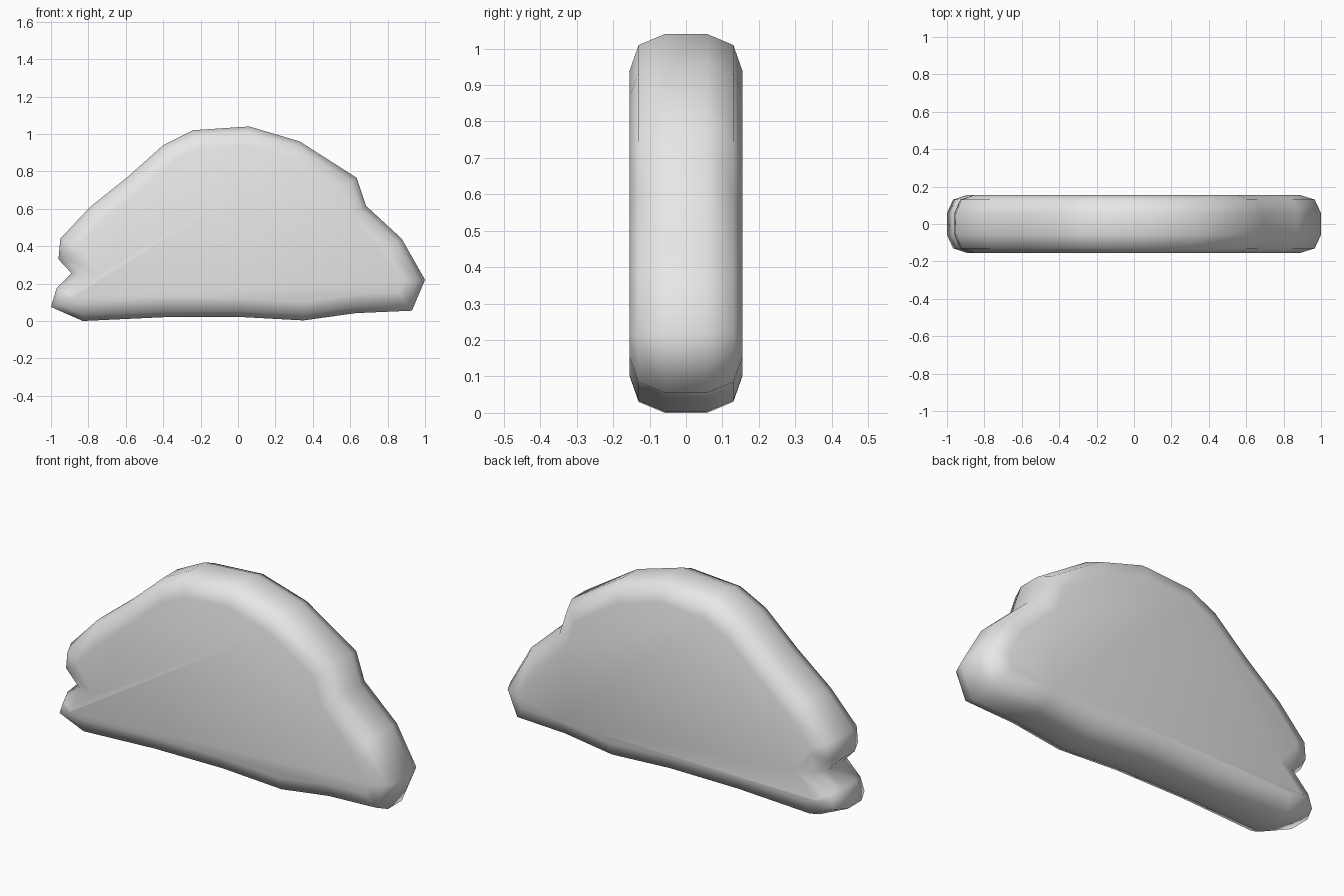
import bpy
import bmesh
from mathutils import Vector

cube = bpy.data.objects.get("Cube")
if cube:
    bpy.data.objects.remove(cube, do_unlink=True)

# Single plain grey colour
grey = bpy.data.materials.new("pale grey")
grey.use_nodes = True
grey.diffuse_color = (0.8, 0.8, 0.8, 1)
grey.node_tree.nodes["Principled BSDF"].inputs["Base Color"].default_value = (0.8, 0.8, 0.8, 1)

# Outline in x, z, counter-clockwise from the lower left lip
OUTLINE = [Vector(p) for p in (
    (-1.0, 0.075), (-0.83, 0.0), (-0.4, 0.02), (0.0, 0.022), (0.35, 0.003),
    (0.63, 0.042), (0.93, 0.055), (1.0, 0.22), (0.875, 0.44), (0.685, 0.615),
    (0.635, 0.765), (0.33, 0.96), (0.06, 1.04), (-0.24, 1.02), (-0.4, 0.94),
    (-0.59, 0.77), (-0.79, 0.61), (-0.95, 0.44), (-0.96, 0.33), (-0.89, 0.255),
    (-0.97, 0.175))]

# Rounded edge, from the back cap to the front cap: (y, inset)
HALF = [(0.155, 0.1), (0.13, 0.03), (0.058, 0.0)]
SECTION = HALF + [(-y, d) for y, d in reversed(HALF)]


def inset(points, d):
    """Mitred inward offset of a closed counter-clockwise outline."""
    result = []
    for i, p in enumerate(points):
        a = (p - points[i - 1]).normalized()
        b = (points[(i + 1) % len(points)] - p).normalized()
        normal = Vector((-a.y - b.y, a.x + b.x)).normalized()
        cosine = normal.dot(Vector((-a.y, a.x)))
        convex = a.x * b.y - a.y * b.x > 0
        miter = 1 / cosine
        result.append(p + normal * d * min(miter, 1.2 if convex else 1.42))
    return result


# Thick rounded slab: stacked rings, bridged and capped
bm = bmesh.new()
rings = [[bm.verts.new((p.x, y, p.y)) for p in inset(OUTLINE, d)] for y, d in SECTION]
n = len(OUTLINE)
for lower, upper in zip(rings, rings[1:]):
    for i in range(n):
        j = (i + 1) % n
        bm.faces.new((lower[i], lower[j], upper[j], upper[i]))
bm.faces.new(rings[0])
bm.faces.new(rings[-1])
bmesh.ops.recalc_face_normals(bm, faces=bm.faces)
for face in bm.faces:
    face.smooth = True

mesh = bpy.data.meshes.new("rounded_slab")
bm.to_mesh(mesh)
bm.free()
mesh.materials.append(grey)
slab = bpy.data.objects.new("rounded_slab", mesh)
bpy.context.collection.objects.link(slab)
